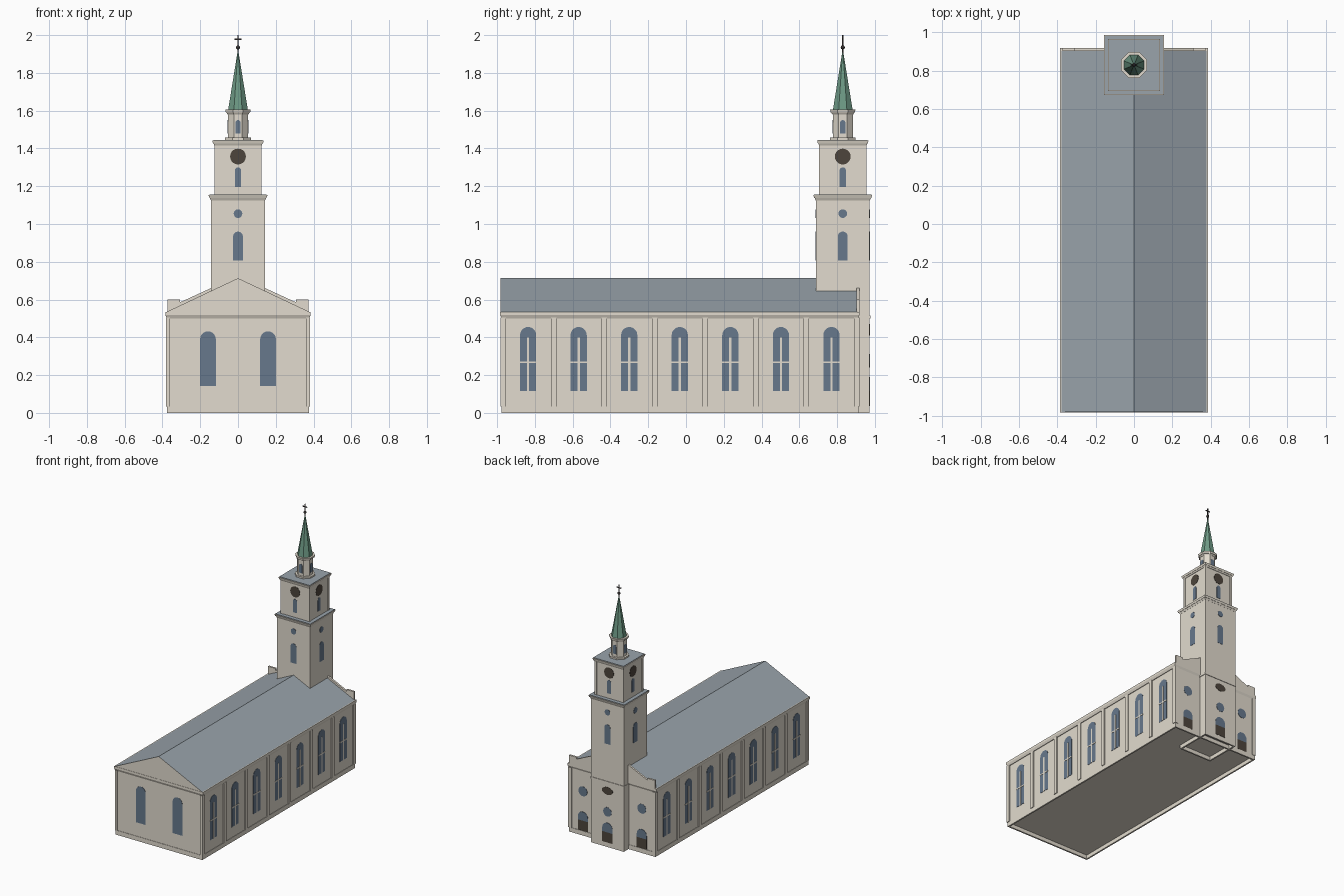
import bpy, bmesh, math
from mathutils import Matrix, Vector

cube = bpy.data.objects.get("Cube")
if cube:
    bpy.data.objects.remove(cube, do_unlink=True)


def material(name, rgb):
    m = bpy.data.materials.new(name)
    m.use_nodes = True
    m.diffuse_color = (*rgb, 1)
    m.node_tree.nodes["Principled BSDF"].inputs["Base Color"].default_value = (*rgb, 1)
    return m


STONE = material("pale stone", (0.76, 0.71, 0.62))
SLATE = material("slate grey", (0.32, 0.37, 0.41))
GLASS = material("window blue", (0.135, 0.19, 0.265))
COPPER = material("copper green", (0.155, 0.32, 0.235))
WOOD = material("dark wood", (0.075, 0.06, 0.045))
IRON = material("dark iron", (0.035, 0.03, 0.03))


def finish(name, bm, *mats):
    bmesh.ops.recalc_face_normals(bm, faces=bm.faces)
    mesh = bpy.data.meshes.new(name)
    bm.to_mesh(mesh)
    bm.free()
    for m in mats:
        mesh.materials.append(m)
    ob = bpy.data.objects.new(name, mesh)
    bpy.context.scene.collection.objects.link(ob)
    return ob


def box(name, mat, x0, x1, y0, y1, z0, z1, flare=0.0):
    """Box whose underside is smaller by flare on every side."""
    bm = bmesh.new()
    bmesh.ops.create_cube(bm, size=1)
    for v in bm.verts:
        shrink = 2 * flare if v.co.z < 0 else 0
        v.co = ((x0 + x1) / 2 + v.co.x * (x1 - x0 - shrink),
                (y0 + y1) / 2 + v.co.y * (y1 - y0 - shrink),
                (z0 + z1) / 2 + v.co.z * (z1 - z0))
    return finish(name, bm, mat)


def ring(name, x, y0, y1, z1, wall=0.012):
    """Four footing walls around an open middle."""
    for s in (-1, 1):
        box(name, STONE, *sorted((s * x, s * (x - wall))), y0, y1, 0, z1)
    box(name, STONE, wall - x, x - wall, y0, y0 + wall, 0, z1)
    box(name, STONE, wall - x, x - wall, y1 - wall, y1, 0, z1)


def extrude(name, mats, outline, y0, y1, matrix=Matrix(), end_index=0):
    """Extrude an (x, z) outline along y; end caps take end_index."""
    bm = bmesh.new()
    face = bm.faces.new([bm.verts.new((u, y0, v)) for u, v in outline])
    out = bmesh.ops.extrude_face_region(bm, geom=[face])
    for g in out["geom"]:
        if isinstance(g, bmesh.types.BMVert):
            g.co.y = y1
    for f in bm.faces:
        f.normal_update()
        if abs(f.normal.y) > 0.9:
            f.material_index = end_index
    bmesh.ops.transform(bm, matrix=matrix, verts=bm.verts)
    return finish(name, bm, *mats)


def plate(name, mat, outline, x, y, turn=0.0, depth=0.002):
    """Thin plate on a wall; turn 0 faces the front."""
    m = Matrix.Translation((x, y, 0)) @ Matrix.Rotation(turn, 4, "Z")
    return extrude(name, [mat], outline, -depth, 0.002, m)


def rect(w, z0, z1):
    return [(-w, z0), (w, z0), (w, z1), (-w, z1)]


def arch(w, z0, z1):
    pts = [(-w, z0), (w, z0)]
    return pts + [(w * math.cos(a), z1 - w + w * math.sin(a))
                  for a in (math.pi * i / 10 for i in range(11))]


def oval(z, rx, rz):
    return [(rx * math.cos(a), z + rz * math.sin(a))
            for a in (math.tau * i / 20 for i in range(20))]


def octagon(name, mat, r0, r1, z0, z1):
    bm = bmesh.new()
    k = 1 / math.cos(math.pi / 8)
    bmesh.ops.create_cone(bm, cap_ends=True, segments=8, radius1=r0 * k, radius2=r1 * k,
                          depth=z1 - z0,
                          matrix=Matrix.Translation((0, TY, (z0 + z1) / 2))
                          @ Matrix.Rotation(math.pi / 8, 4, "Z"))
    return finish(name, bm, mat)


def tower_box(name, mat, h, z0, z1, flare=0.0):
    return box(name, mat, -h, h, TY - h, TY + h, z0, z1, flare)


TY = 0.83                        # tower centre
W, F, B = 0.372, -0.975, 0.911   # nave half width, front and back walls
LOW, BELFRY = 0.142, 0.122       # tower stage half widths
BACK = math.pi
RIGHT, LEFT = -math.pi / 2, math.pi / 2

# Nave walls, open footing and eaves
box("nave_walls", STONE, -W, W, F, B, 0.03, 0.51)
ring("plinth", 0.375, -0.978, 0.914, 0.035)
box("eaves_lower", STONE, -0.385, 0.385, -0.984, 0.918, 0.5, 0.518, 0.008)
box("eaves_upper", STONE, -0.385, 0.385, -0.984, 0.918, 0.518, 0.535)

# Gabled roof with stone gable ends
extrude("roof", [SLATE, STONE], [(-0.378, 0.535), (0, 0.713), (0.378, 0.535)],
        -0.982, 0.904, end_index=1)

# Side pilasters and mullioned windows
for s, turn in ((1, LEFT), (-1, RIGHT)):
    for i in range(8):
        y = -0.968 + 0.2673 * i
        box("side_pilaster", STONE, *sorted((s * 0.36, s * 0.38)), y - 0.015, y + 0.015, 0.035, 0.505)
    for i in range(7):
        y = -0.836 + 0.2677 * i
        plate("side_window", GLASS, arch(0.043, 0.117, 0.455), s * W, y, turn)
        plate("window_mullion", STONE, rect(0.006, 0.117, 0.4), s * W, y, turn, 0.004)
        plate("window_transom", STONE, rect(0.043, 0.263, 0.273), s * W, y, turn, 0.004)

# Front wall windows
for x in (-0.159, 0.159):
    plate("front_window", GLASS, arch(0.042, 0.143, 0.432), x, F)

# Entrance wall: corner strips, doors, round windows, parapet
for s in (-1, 1):
    box("corner_strip", STONE, *sorted((s * 0.35, s * 0.376)), 0.9, 0.916, 0.035, 0.505)
    x = s * 0.255
    plate("side_fanlight", GLASS, arch(0.043, 0.115, 0.185), x, B, BACK)
    plate("side_door", WOOD, rect(0.043, 0.036, 0.115), x, B, BACK)
    plate("round_window", GLASS, oval(0.345, 0.038, 0.038), x, B, BACK)
    extrude("parapet", [STONE],
            [(s * u, v) for u, v in ((0.1, 0.53), (0.372, 0.53), (0.372, 0.6), (0.308, 0.6),
                                     (0.308, 0.585), (0.14, 0.662), (0.1, 0.662))], 0.903, 0.918)

# Tower lower stage
tower_box("tower_lower", STONE, LOW, 0.03, 1.13)
ring("tower_footing", LOW, TY - LOW, TY + LOW, 0.035)
tower_box("tower_band", STONE, 0.146, 0.5, 0.515)
tower_box("lower_cornice_step", STONE, 0.15, 1.125, 1.14, 0.007)
tower_box("lower_cornice", STONE, 0.156, 1.138, 1.153, 0.005)
tower_box("lower_cornice_cap", SLATE, 0.152, 1.15, 1.157)

# Tower entrance
y = TY + LOW
plate("main_fanlight", GLASS, arch(0.045, 0.115, 0.19), 0, y, BACK)
plate("main_door", WOOD, rect(0.045, 0.036, 0.115), 0, y, BACK)
plate("tower_round_window", GLASS, oval(0.275, 0.036, 0.036), 0, y, BACK)
plate("entrance_panel", WOOD, oval(0.44, 0.047, 0.03), 0, y, BACK)

# Tower upper stage with corner strips
tower_box("tower_upper", STONE, BELFRY, 1.15, 1.42)
for sx in (-1, 1):
    for sy in (-1, 1):
        box("belfry_corner", STONE, *sorted((sx * 0.105, sx * 0.125)),
            *sorted((TY + sy * 0.105, TY + sy * 0.125)), 1.15, 1.42)
tower_box("upper_cornice_step", STONE, 0.131, 1.415, 1.428, 0.006)
tower_box("upper_cornice", STONE, 0.136, 1.426, 1.442, 0.004)
tower_box("upper_cornice_cap", SLATE, 0.131, 1.438, 1.446)

# Tower openings, clocks and lantern windows on all four sides
for i in range(4):
    turn = i * math.pi / 2
    d = Vector((math.sin(turn), -math.cos(turn)))

    def on_tower(name, mat, outline, dist):
        plate(name, mat, outline, d.x * dist, TY + d.y * dist, turn)

    on_tower("tower_window", GLASS, arch(0.026, 0.807, 0.96), LOW)
    on_tower("tower_oculus", GLASS, oval(1.055, 0.023, 0.023), LOW)
    on_tower("belfry_window", GLASS, arch(0.017, 1.195, 1.3), BELFRY)
    on_tower("clock_face", WOOD, oval(1.357, 0.042, 0.042), BELFRY)
    on_tower("lantern_window", GLASS, arch(0.014, 1.48, 1.55), 0.053)

# Octagonal lantern and spire
octagon("lantern_base", STONE, 0.068, 0.068, 1.44, 1.458)
octagon("lantern", STONE, 0.053, 0.053, 1.455, 1.59)
octagon("lantern_cornice_step", STONE, 0.055, 0.062, 1.58, 1.592)
octagon("lantern_cornice", STONE, 0.064, 0.067, 1.59, 1.605)
octagon("spire", COPPER, 0.052, 0.002, 1.605, 1.915)

# Finial ball and cross
bm = bmesh.new()
bmesh.ops.create_uvsphere(bm, u_segments=12, v_segments=8, radius=0.011,
                          matrix=Matrix.Translation((0, TY, 1.935)))
ball = finish("finial_ball", bm, IRON)
ball.data.shade_smooth()
tower_box("cross_post", IRON, 0.003, 1.9, 2.0)
box("cross_arm", IRON, -0.019, 0.019, TY - 0.003, TY + 0.003, 1.975, 1.981)
